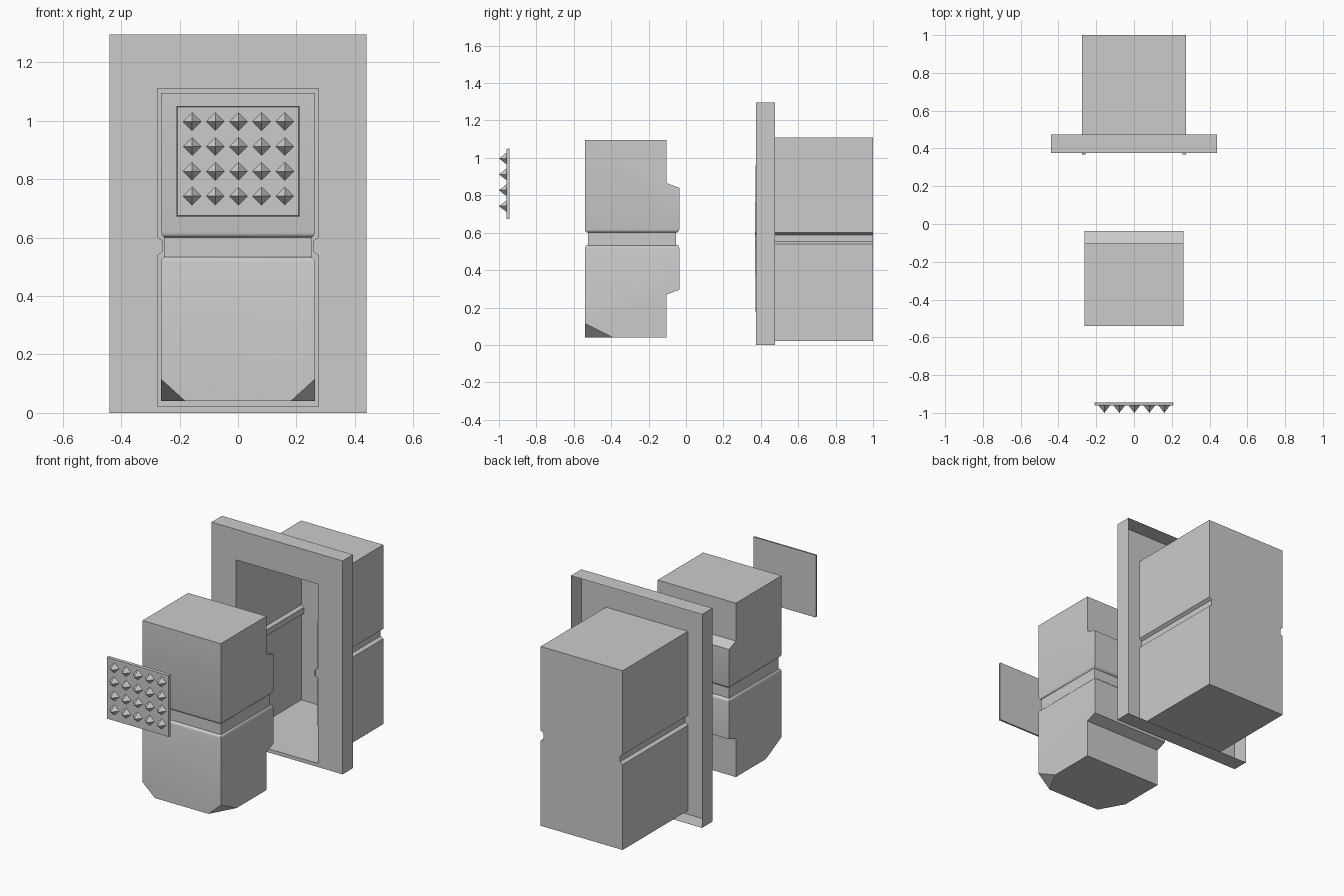
import bpy, bmesh
from mathutils import Vector

if "Cube" in bpy.data.objects:
    bpy.data.objects.remove(bpy.data.objects["Cube"])


def finish(name, bm, smooth=False, normals=True):
    if normals:
        bmesh.ops.recalc_face_normals(bm, faces=bm.faces)
    me = bpy.data.meshes.new(name)
    bm.to_mesh(me)
    bm.free()
    ob = bpy.data.objects.new(name, me)
    bpy.context.collection.objects.link(ob)
    if smooth:
        bpy.ops.object.select_all(action='DESELECT')
        ob.select_set(True)
        bpy.context.view_layer.objects.active = ob
        bpy.ops.object.shade_smooth_by_angle(angle=0.6)
    return ob


def ring(bm, pts):
    return [bm.verts.new(p) for p in pts]


def bridge(bm, a, b):
    n = len(a)
    for i in range(n):
        bm.faces.new((a[i], a[(i + 1) % n], b[(i + 1) % n], b[i]))


def rect(w, y, z0, z1):
    return [(-w, y, z0), (w, y, z0), (w, y, z1), (-w, y, z1)]


# Studded plate: thin slab with a grid of four-sided spikes
bm = bmesh.new()
front, back = ring(bm, rect(.207, -.96, .675, 1.047)), ring(bm, rect(.21, -.945, .672, 1.05))
bridge(bm, front, back)
bm.faces.new(front)
bm.faces.new(back)
for i in range(5):
    for j in range(4):
        x, z, r = -.157 + .0793 * i, .742 + .085 * j, .031
        base = ring(bm, [(x + r, -.96, z), (x, -.96, z + r), (x - r, -.96, z), (x, -.96, z - r)])
        tip = bm.verts.new((x, -1, z))
        for k in range(4):
            bm.faces.new((base[k], base[(k + 1) % 4], tip))
finish("studded_plate", bm)


# Insert block: two mirrored halves, each a stepped side profile extruded across
MID = .5675
PROFILE = [(-.54, .0325), (-.54, .5275), (-.103, .5275), (-.103, .2975), (-.036, .2725), (-.036, .0325)]


def half_block(name, s, cut_corners):
    bm = bmesh.new()
    a, b = [ring(bm, [(x, y, MID + s * h) for y, h in PROFILE]) for x in (-.263, .263)]
    bridge(bm, a, b)
    bm.faces.new(a)
    bm.faces.new(b)
    edge_z = MID + s * .0325
    # soften the rim beside the groove
    rim = [e for e in bm.edges if all(abs(v.co.z - edge_z) < 1e-5 for v in e.verts)]
    bmesh.ops.bevel(bm, geom=rim, offset=.018, segments=3, profile=.5, affect='EDGES')
    caps = [f for f in bm.faces if all(abs(v.co.z - edge_z) < 1e-4 for v in f.verts)]
    bmesh.ops.delete(bm, geom=caps, context='FACES')
    # slice off the front bottom corners
    if cut_corners:
        for m in (-1, 1):
            p = Vector((m * .263, -.54, .115))
            q = Vector((m * .18, -.54, .04))
            r = Vector((m * .263, -.39, .04))
            n = (q - p).cross(r - p).normalized()
            if n.z > 0:
                n = -n
            res = bmesh.ops.bisect_plane(bm, geom=bm.verts[:] + bm.edges[:] + bm.faces[:],
                                         plane_co=p, plane_no=n, clear_outer=True)
            cut = [g for g in res['geom_cut'] if isinstance(g, bmesh.types.BMEdge)]
            bmesh.ops.holes_fill(bm, edges=cut)
    finish(name, bm, True)


half_block("upper_block", 1, False)
half_block("lower_block", -1, True)

# Recessed band between the halves
bm = bmesh.new()
lo, hi = [ring(bm, [(-.253, -.525, z), (.253, -.525, z), (.253, -.053, z), (-.253, -.053, z)])
          for z in (.53, .605)]
bridge(bm, lo, hi)
finish("block_band", bm)


# Housing opening: rectangle with a tapered rib intruding on both sides
RIB = [(.275, .54), (.257, .552), (.257, .588), (.275, .6)]
W, Z0, Z1 = .275, .022, 1.11


def opening(bm, y, rib_y=None):
    rib_y = y if rib_y is None else rib_y
    right = [(W, y, Z0)] + [(x, rib_y, z) for x, z in RIB] + [(W, y, Z1)]
    left = [(-x, yy, z) for x, yy, z in reversed(right)]
    return ring(bm, right + left)


# Housing shell, open at the front
bm = bmesh.new()
f, b = opening(bm, .375, .368), opening(bm, 1.0)
bridge(bm, f, b)
bm.faces.new(b)
finish("housing", bm)

# Surround: front plate around the opening, rim walls, open at the back
bm = bmesh.new()
o = opening(bm, .375)
f, b = ring(bm, rect(.44, .375, 0, 1.295)), ring(bm, rect(.44, .475, 0, 1.295))
bridge(bm, f, b)
bm.faces.new((f[0], f[1], o[0], o[11]))
bm.faces.new([f[1], f[2]] + o[5::-1])
bm.faces.new((f[2], f[3], o[6], o[5]))
bm.faces.new([f[3], f[0]] + o[11:5:-1])
finish("surround_frame", bm)
